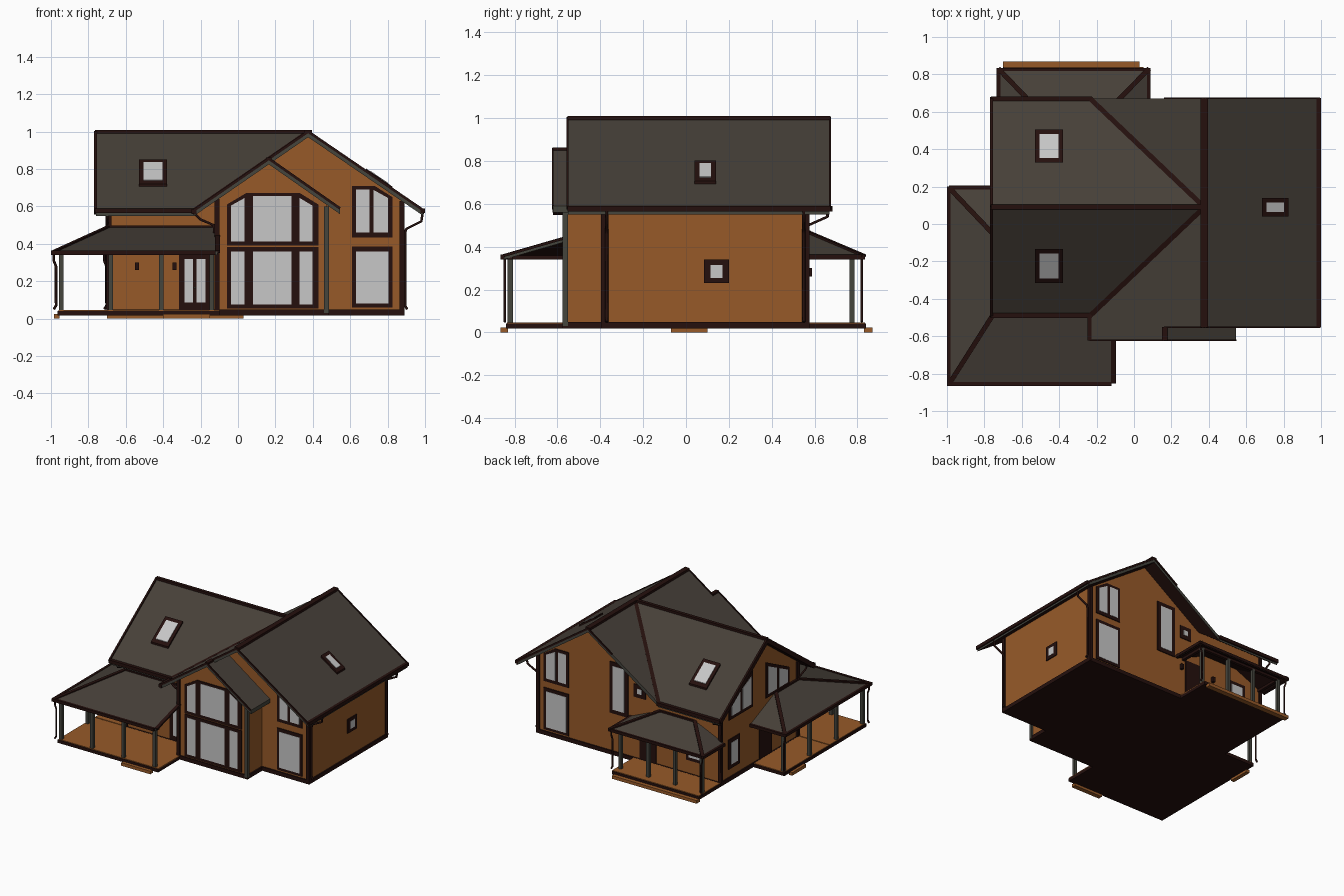
import bpy, bmesh
from mathutils import Vector, Matrix

if "Cube" in bpy.data.objects:
    bpy.data.objects.remove(bpy.data.objects["Cube"])

def mat(name, r, g, b):
    m = bpy.data.materials.new(name)
    m.diffuse_color = (r, g, b, 1)
    m.use_nodes = True
    m.node_tree.nodes["Principled BSDF"].inputs["Base Color"].default_value = m.diffuse_color
    return m

WOOD = mat("warm wood", .31, .102, .022)
ROOF = mat("roof grey brown", .062, .051, .040)
DARK = mat("dark brown trim", .018, .005, .004)
GREY = mat("grey timber", .058, .058, .046)
GLASS = mat("window glass", .57, .57, .57)

def solid(name, low, high, mats):
    """Prism between two matching point loops; mats = [top, side, bottom] or [one]."""
    bm = bmesh.new()
    a = [bm.verts.new(p) for p in low]
    b = [bm.verts.new(p) for p in high]
    n = len(a)
    bm.faces.new(a)
    bm.faces.new(b)
    for i in range(n):
        j = (i + 1) % n
        bm.faces.new((a[i], a[j], b[j], b[i]))
    bmesh.ops.recalc_face_normals(bm, faces=bm.faces)
    if len(mats) == 3:
        for f in bm.faces:
            f.material_index = 0 if f.normal.z > .3 else 2 if f.normal.z < -.3 else 1
    me = bpy.data.meshes.new(name)
    bm.to_mesh(me)
    bm.free()
    for m in mats:
        me.materials.append(m)
    ob = bpy.data.objects.new(name, me)
    bpy.context.collection.objects.link(ob)
    return ob

def box(name, x0, x1, y0, y1, z0, z1, *mats):
    r = [(x0, y0), (x1, y0), (x1, y1), (x0, y1)]
    return solid(name, [(x, y, z0) for x, y in r], [(x, y, z1) for x, y in r], list(mats))

def prism(name, axis, poly, c0, c1, m):
    """Extrude a (horizontal, z) outline along x or y."""
    put = (lambda u, z, c: (u, c, z)) if axis == 'y' else (lambda u, z, c: (c, u, z))
    return solid(name, [put(u, z, c0) for u, z in poly], [put(u, z, c1) for u, z in poly], [m])

def slab(name, pts, t=.03, mats=(ROOF, GREY, DARK)):
    return solid(name, [(x, y, z - t) for x, y, z in pts], pts, list(mats))

def bar(name, p, q, w=.03, h=.016, m=DARK):
    """Straight bar of rectangular section from p to q."""
    p, q = Vector(p), Vector(q)
    d = (q - p).normalized()
    s = d.cross(Vector((0, 0, 1))).normalized() * w / 2
    u = s.cross(d).normalized() * h / 2
    r = [s + u, s - u, -s - u, -s + u]
    return solid(name, [p + k for k in r], [q + k for k in r], [m])

def pipe(name, pts, r=.008):
    cu = bpy.data.curves.new(name, 'CURVE')
    cu.dimensions = '3D'
    cu.bevel_depth, cu.bevel_resolution, cu.use_fill_caps = r, 1, True
    sp = cu.splines.new('POLY')
    sp.points.add(len(pts) - 1)
    for v, p in zip(sp.points, pts):
        v.co = (*p, 1)
    cu.materials.append(DARK)
    bpy.context.collection.objects.link(bpy.data.objects.new(name, cu))

def rect(a, b, z0, z1):
    return [(a, z0), (b, z0), (b, z1), (a, z1)]

def window(name, axis, pos, s, frame, panes):
    """Dark frame plate with glass plates, facing direction s."""
    prism(name + "_frame", axis, frame, pos - s * .002, pos + s * .007, DARK)
    for p in panes:
        prism(name + "_glass", axis, p, pos + s * .002, pos + s * .009, GLASS)

# roof heights
zl = lambda x: 1 - .69 * (.375 - x)
zr = lambda x: 1 - .683 * (x - .375)
zc = lambda y: 1 - .724 * abs(y - .09)
zb = lambda x: .855 - .70 * (x - .165)

# base and decks
box("main_plinth", -.70, .89, -.395, .575, .018, .048, DARK)
box("bay_plinth", -.12, .485, -.575, -.38, .018, .048, DARK)
for n, x0, x1, y0, y1 in [("front_deck", -.965, -.10, -.84, -.39), ("left_deck", -.965, -.69, -.39, .17),
                          ("back_deck", -.70, .05, .56, .84)]:
    box(n + "_edge", x0, x1, y0, y1, .018, .042, DARK)
    box(n + "_boards", x0 + .004, x1, y0 + .004, y1 - .004, .040, .047, WOOD)
box("front_step", -.40, -.15, -.865, -.83, 0, .024, WOOD)
box("left_step", -.985, -.955, -.07, .10, 0, .024, WOOD)
box("back_step", -.70, .03, .83, .87, 0, .024, WOOD)

# walls
prism("main_walls", 'y', [(-.11, .04), (.88, .04), (.88, zr(.88) - .02), (.375, .98), (-.11, zl(-.11) - .02)], -.385, .565, WOOD)
prism("cross_walls", 'x', [(-.385, .04), (.565, .04), (.565, zc(.565) - .02), (.09, .98), (-.385, zc(-.385) - .02)], -.69, .375, WOOD)
prism("bay_walls", 'y', [(-.11, .04), (.475, .04), (.475, zb(.475) - .02), (.165, .835), (-.11, zl(-.11) - .02)], -.565, -.38, WOOD)

# corner trims
for x, y, h, m in [(.877, -.383, .63, DARK), (.877, .563, .63, DARK), (-.69, -.383, .63, DARK),
                   (-.69, .563, .63, DARK), (-.113, -.563, .64, DARK), (.473, -.563, .60, GREY)]:
    box("corner_trim", x - .013, x + .013, y - .013, y + .013, .03, h, m)

# main roof
slab("right_roof", [(x, y, zr(x)) for x, y in [(.375, -.55), (.99, -.55), (.99, .67), (.375, .67)]])
slab("left_front_roof", [(x, y, zl(x)) for x, y in
     [(.375, -.55), (.375, .09), (-.235, -.49), (-.235, -.62), (.165, -.62), (.165, -.55)]])
slab("left_back_roof", [(x, y, zl(x)) for x, y in [(.375, .09), (.375, .67), (-.235, .67)]])
for n, e in [("front", -.49), ("back", .67)]:
    slab("cross_roof_" + n, [(x, y, zc(y)) for x, y in [(-.76, .09), (.375, .09), (-.235, e), (-.76, e)]])
    bar("cross_rake", (-.762, .09, .99), (-.762, e, zc(e) - .01), .014, .034)
    bar("valley", (.375, .09, 1), (-.235, e, zc(e)), .028, .012)
    bar("cross_gutter", (-.765, e, .577), (-.225, e, .577), .026, .026)
slab("bay_roof", [(x, y, zb(x)) for x, y in [(.165, -.62), (.545, -.62), (.545, -.385), (.165, -.385)]])
bar("main_ridge", (.375, -.553, 1.0), (.375, .673, 1.0), .04, .018)
bar("cross_ridge", (-.765, .09, 1.0), (.375, .09, 1.0), .026, .018)
bar("bay_ridge", (.165, -.623, .855), (.165, -.55, .855), .028, .014)
bar("right_gutter", (.988, -.553, .577), (.988, .673, .577), .024, .026)
bar("bay_gutter", (-.235, -.622, .572), (-.235, -.49, .572), .026, .026)
for y in (-.553, .672):   # dark upper edge of gables
    bar("gable_edge", (.375, y, 1), (.99, y, zr(.99)), .008, .014)
    bar("gable_edge", (.375, y, 1), (.165, y, zl(.165)), .008, .014)
for p, q in [((.165, -.622, .855), (-.235, -.622, zl(-.235))), ((.165, -.622, .855), (.545, -.622, zb(.545)))]:
    bar("bay_edge", p, q, .008, .014)

# porch roofs: eave height E, wall heights T (front) and B (back)
E, T, B = .358, .492, .47
slab("porch_roof_front", [(-.985, -.85, E), (-.11, -.85, E), (-.11, -.385, T), (-.69, -.385, T)], .018)
slab("porch_roof_left", [(-.985, -.85, E), (-.69, -.385, T), (-.69, -.12, T), (-.985, .19, E)], .018)
slab("porch_roof_end", [(-.985, .19, E), (-.69, -.12, T), (-.69, .19, E)], .018)
slab("back_porch_roof", [(-.725, .83, E), (.08, .83, E), (-.18, .565, B), (-.47, .565, B)], .018)
slab("back_porch_roof_left", [(-.725, .83, E), (-.47, .565, B), (-.725, .565, E)], .018)
slab("back_porch_roof_right", [(.08, .83, E), (-.18, .565, B), (.08, .565, E)], .018)
for p, q in [((-.985, -.85, E), (-.69, -.385, T)), ((-.985, .19, E), (-.69, -.12, T)),
             ((-.725, .83, E), (-.47, .565, B)), ((.08, .83, E), (-.18, .565, B)),
             ((-.11, -.85, E), (-.11, -.56, .442)), ((-.69, -.39, T), (-.11, -.39, T)),
             ((-.693, -.39, T), (-.693, -.12, T)), ((-.47, .568, B), (-.18, .568, B))]:
    bar("porch_hip", p, q, .026, .012)
for p, q in [((-.99, -.855), (-.12, -.855)), ((-.99, -.865), (-.99, .20)), ((-.99, .195), (-.69, .195)),
             ((-.725, .825), (.08, .825)), ((-.725, .565), (-.725, .835)), ((.078, .565), (.078, .835))]:
    bar("porch_gutter", (*p, E - .006), (*q, E - .006), .02, .022)

# porch posts and beams
posts = [(x, -.82) for x in (-.945, -.68, -.41, -.14)] + [(-.945, y) for y in (-.5, -.17, .15)]
posts += [(x, .775) for x in (-.68, -.45, -.22, .02)]
for x, y in posts:
    box("porch_post", x - .012, x + .012, y - .012, y + .012, .04, .35, GREY)
for p, q in [((-.945, -.82), (-.11, -.82)), ((-.945, -.82), (-.945, .15)), ((-.945, .15), (-.69, .15)),
             ((-.68, .775), (.02, .775)), ((-.68, .565), (-.68, .775)), ((.02, .565), (.02, .775))]:
    bar("porch_beam", (*p, .35), (*q, .35), .022, .02)

# downspouts
for y in (-.37, .55):
    pipe("right_downspout", [(.988, y, .57), (.98, y, .52), (.90, y, .48), (.893, y, .46), (.893, y, .07), (.905, y, .05)])
for x, y in [(-.985, -.845), (-.985, .185), (-.715, .82), (.07, .82)]:
    k = .012 if x < -.5 else -.012
    pipe("porch_downspout", [(x, y, .35), (x, y, .31), (x + k, y, .28), (x + k, y, .07), (x, y, .05)], .007)
pipe("bay_downspout", [(-.235, -.50, .565), (-.20, -.50, .53), (-.13, -.50, .50), (-.125, -.50, .44)])
for y, w in [(-.48, -.38), (.66, .57)]:
    pipe("left_downspout", [(-.70, y, .57), (-.70, y, .54), (-.70, w, .50), (-.70, w, .05)])

# bay window, two storeys of three panes
window("bay_lower", 'y', -.565, -1, rect(-.06, .43, .055, .382),
       [rect(-.037, .035, .075, .36), rect(.08, .285, .075, .36), rect(.33, .397, .075, .36)])
window("bay_upper", 'y', -.565, -1, [(-.06, .39), (.43, .39), (.43, .61), (.33, .672), (.045, .672), (-.06, .61)],
       [[(-.037, .412), (.035, .412), (.035, .645), (-.037, .605)], rect(.08, .285, .412, .655),
        [(.33, .412), (.397, .412), (.397, .605), (.33, .645)]])

# gable windows, front and back
for pos, s in ((-.385, -1), (.565, 1)):
    window("gable_lower", 'y', pos, s, rect(.61, .825, .06, .385), [rect(.63, .805, .08, .36)])
    window("gable_upper", 'y', pos, s, [(.61, .435), (.825, .435), (.825, .65), (.73, .71), (.61, .71)],
           [rect(.632, .702, .46, .69), [(.725, .46), (.803, .46), (.803, .645), (.725, .688)]])

# remaining back windows and doors
window("stair", 'y', .565, 1, rect(.10, .26, .34, .74), [rect(.13, .23, .37, .71)])
window("back_small", 'y', .565, 1, rect(-.05, .05, .52, .62), [rect(-.02, .02, .55, .59)])
window("back_door", 'y', .565, 1, rect(-.14, 0, .045, .35), [])
window("back_porch", 'y', .565, 1, rect(-.55, -.40, .15, .34), [rect(-.525, -.425, .175, .315)])

# right and left windows
window("right_small", 'x', .88, 1, rect(.085, .20, .23, .34), [rect(.115, .17, .255, .315)])
window("left_lower", 'x', -.69, -1, rect(.33, .47, .11, .34), [rect(.36, .44, .14, .31)])
window("left_door", 'x', -.69, -1, rect(-.06, .09, .045, .34), [])
for k in (1, -1):
    g = lambda pts: [(.09 + k * u, z) for u, z in pts]
    window("left_upper", 'x', -.69, -1, g([(.08, .49), (.37, .49), (.37, .625), (.08, .77)]),
           [g([(.105, .515), (.21, .515), (.21, .68), (.105, .732)]),
            g([(.24, .515), (.345, .515), (.345, .615), (.24, .665)])])

# front double door and wall lamps
window("front_door", 'y', -.385, -1, rect(-.315, -.145, .045, .36), [rect(-.285, -.24, .085, .32), rect(-.222, -.175, .085, .32)])
box("door_handle", -.237, -.225, -.402, -.392, .16, .17, GREY)
for x, y in [(-.54, -.395), (-.34, -.395), (.04, .575), (-.25, .575)]:
    box("wall_lamp", x - .01, x + .01, y - .012, y + .012, .26, .30, DARK)

# skylights
def skylight(x0, x1, y0, y1, f, e):
    for n, d, up, t, m in [("frame", 0, .014, .03, DARK), ("glass", .024, .018, .02, GLASS)]:
        r = [(x0 + d, y0 + d), (x1 - d, y0 + d), (x1 - d, y1 - d), (x0 + d, y1 - d)]
        slab("skylight_" + n, [(x, y, f(x, y) + up) for x, y in r], t, (m,))

skylight(-.53, -.38, -.315, -.135, lambda x, y: zc(y), 0)
skylight(-.53, -.38, .33, .505, lambda x, y: zc(y), 0)
skylight(.685, .825, .04, .14, lambda x, y: zr(x), 0)
